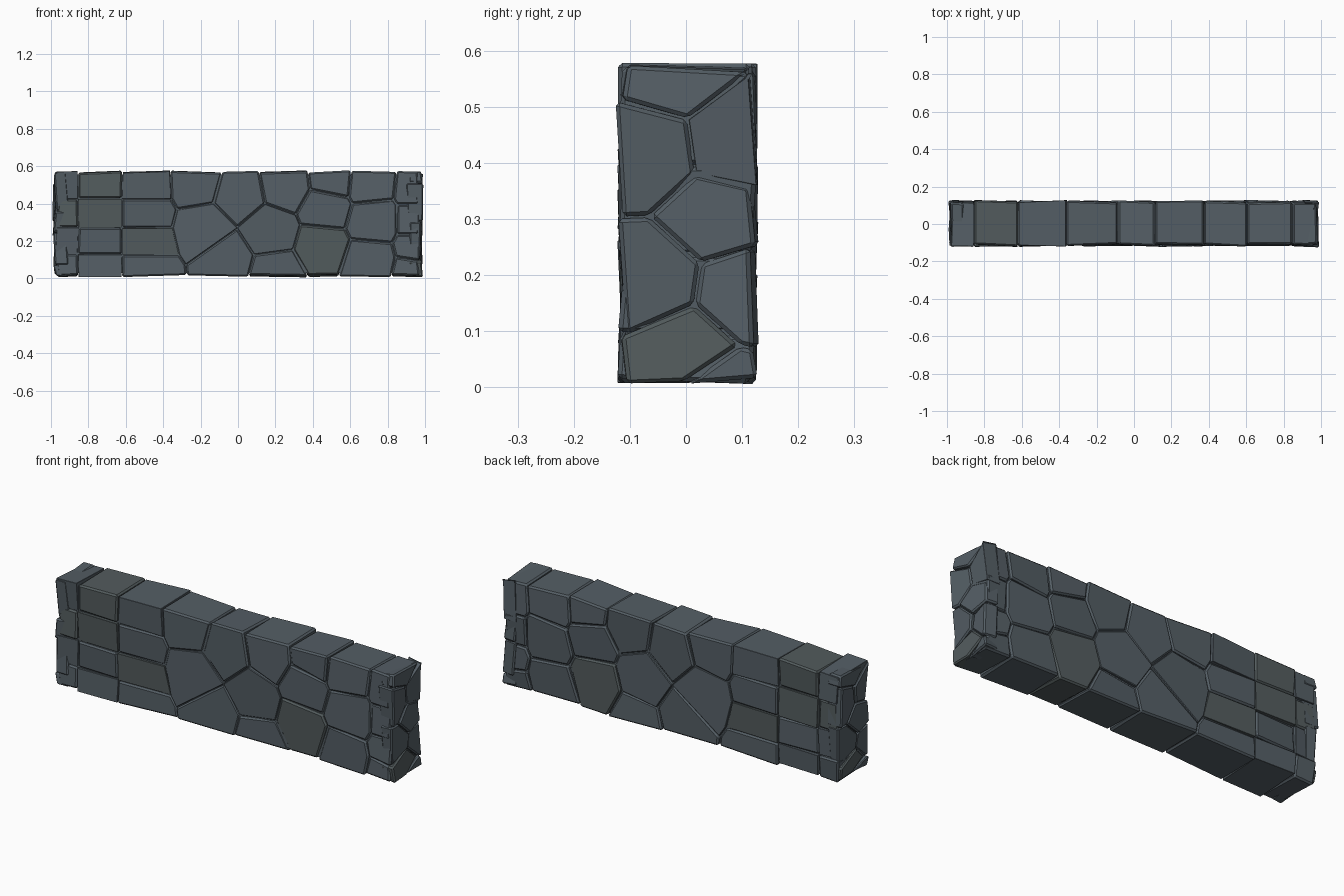
import bpy, bmesh, random
from mathutils import Vector

if "Cube" in bpy.data.objects:
    bpy.data.objects.remove(bpy.data.objects["Cube"])

random.seed(7)


def material(name, rgb):
    m = bpy.data.materials.new(name)
    m.diffuse_color = (*rgb, 1)
    m.use_nodes = True
    m.node_tree.nodes["Principled BSDF"].inputs["Base Color"].default_value = m.diffuse_color
    return m


SLATE = material("slate grey", (0.089, 0.112, 0.130))
MOSS = material("greenish slate", (0.086, 0.106, 0.110))


def box(bm, lo, hi):
    lo, hi = Vector(lo), Vector(hi)
    bmesh.ops.create_cube(bm, size=1)
    for v in bm.verts:
        v.co = (lo + hi) / 2 + Vector(a * b for a, b in zip(v.co, hi - lo))


def finish(bm, name, mat):
    bmesh.ops.recalc_face_normals(bm, faces=bm.faces)
    me = bpy.data.meshes.new(name)
    bm.to_mesh(me)
    bm.free()
    me.materials.append(mat)
    ob = bpy.data.objects.new(name, me)
    bpy.context.collection.objects.link(ob)


def stones(name, seeds, lo, hi, gap, bevel, tilt):
    """Split a box into one chipped convex stone per seed point."""
    lo, hi = Vector(lo), Vector(hi)
    for s in seeds:
        s = Vector(s)
        bm = bmesh.new()
        box(bm, lo, hi)
        for o in seeds:
            d = Vector(o) - s
            if d.length < 1e-6:
                continue
            n = d.normalized()
            bmesh.ops.bisect_plane(bm, geom=bm.verts[:] + bm.edges[:] + bm.faces[:],
                                   plane_co=(s + Vector(o)) / 2 - n * gap,
                                   plane_no=n, clear_outer=True)
            rim = [e for e in bm.edges if e.is_boundary]
            if rim:
                bmesh.ops.holes_fill(bm, edges=rim)
        if not bm.verts:
            bm.free()
            continue
        # tilt each outward face of the stone as a plane
        old = [(v, v.co.copy()) for v in bm.verts]
        mid = sum((c for _, c in old), Vector()) / len(old)
        for axis in range(3):
            for lim in (lo[axis], hi[axis]):
                slope = Vector(random.uniform(-1, 1) for _ in range(3))
                slope[axis] = 0
                on = [(v, c) for v, c in old if abs(c[axis] - lim) < 1e-4]
                if not on:
                    continue
                reach = max(abs(slope.dot(c - mid)) for _, c in on) or 1
                shift = random.uniform(-0.3, 0.3) * tilt
                for v, c in on:
                    v.co[axis] += slope.dot(c - mid) / reach * tilt + shift
        edges = [e for e in bm.edges if len(e.link_faces) == 2
                 and e.calc_face_angle(0) > 0.3]
        bmesh.ops.bevel(bm, geom=edges, offset=bevel, segments=1,
                        affect='EDGES', clamp_overlap=True)
        finish(bm, name, random.choice((SLATE, SLATE, SLATE, MOSS)))


# mortar core closing the joints
bm = bmesh.new()
box(bm, (-0.96, -0.104, 0.028), (0.96, 0.108, 0.555))
finish(bm, "wall_core", SLATE)

# coursed bricks on the left, irregular polygons in the middle and right
face = [(x, 0, z + random.uniform(-0.008, 0.008))
        for x in (-0.97, -0.74, -0.50) for z in (0.505, 0.35, 0.20, 0.065)]
face += [(x, 0, z) for x, z in (
    (-0.22, 0.51), (-0.18, 0.27), (-0.06, 0.10), (0.00, 0.45), (0.17, 0.25),
    (0.26, 0.50), (0.20, 0.03), (0.45, 0.17), (0.47, 0.38), (0.50, 0.53),
    (0.70, 0.51), (0.72, 0.31), (0.70, 0.09), (0.98, 0.48), (0.98, 0.31),
    (0.98, 0.16), (0.96, 0.03))]
stones("wall_stone", face, (-0.968, -0.114, 0.013), (0.968, 0.120, 0.57),
       0.002, 0.008, 0.007)

# facing stones on both ends
ends = [(-0.02, 0.56), (-0.06, 0.42), (0.08, 0.44), (-0.05, 0.19),
        (0.05, 0.30), (0.09, 0.17), (0.0, 0.07), (0.05, -0.01)]
for side in (-1, 1):
    x0, x1 = sorted((side * 0.91, side * 0.982))
    stones("end_stone", [(side * 0.95, side * y, z) for y, z in ends],
           (x0, -0.114, 0.014), (x1, 0.120, 0.569), 0.002, 0.007, 0.009)
